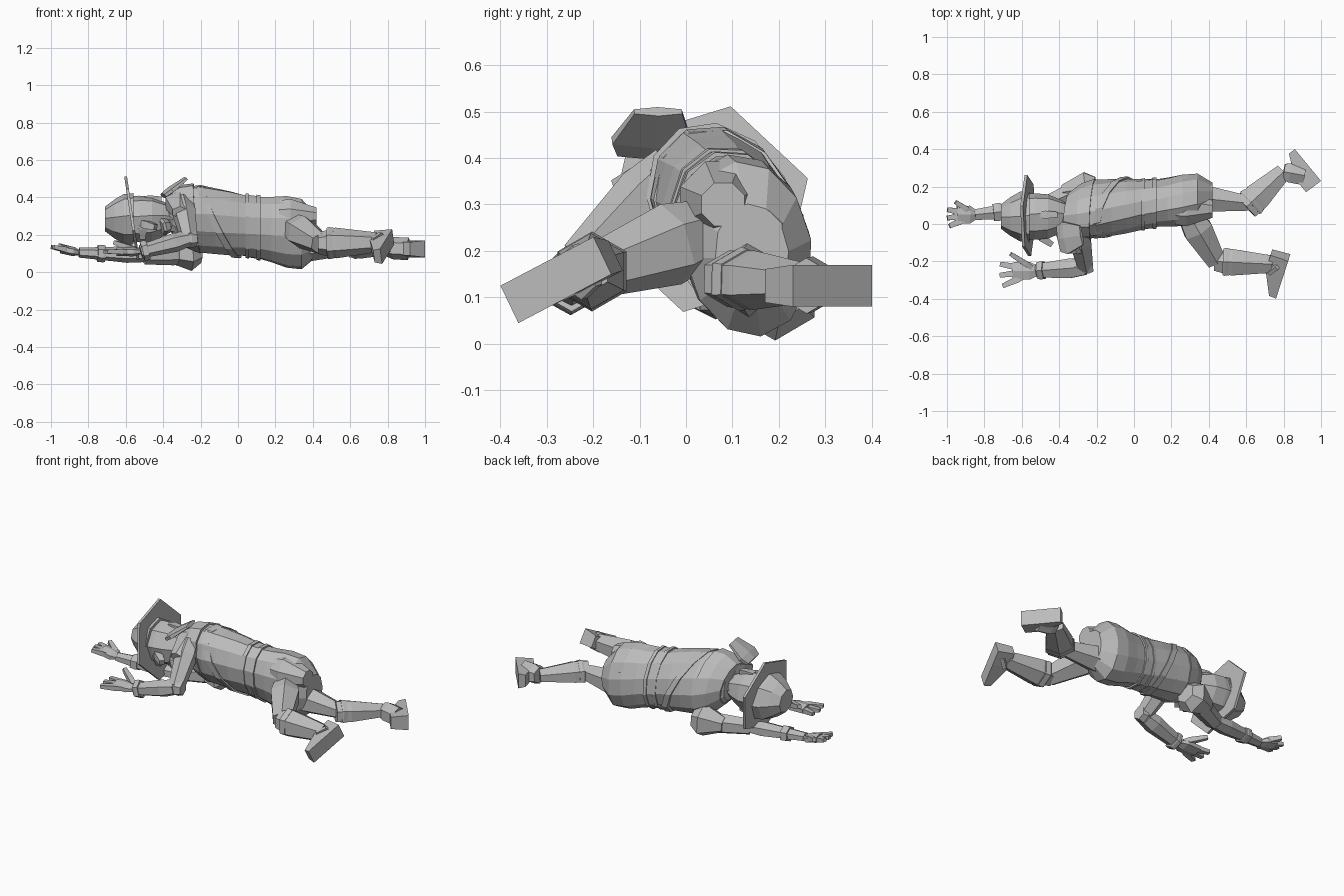
import bpy
import bmesh
import math
from mathutils import Vector

default_cube = bpy.data.objects.get("Cube")
if default_cube:
    bpy.data.objects.remove(default_cube, do_unlink=True)

grey = bpy.data.materials.new("plain_grey")
grey.use_nodes = True
grey.diffuse_color = (.5, .5, .5, 1)
grey.node_tree.nodes["Principled BSDF"].inputs["Base Color"].default_value = grey.diffuse_color


def skin(name, loops):
    """Join vertex loops of equal length into a closed, flat-shaded solid."""
    bm = bmesh.new()
    rings = [[bm.verts.new(point) for point in loop] for loop in loops]
    for near, far in zip(rings, rings[1:]):
        for i in range(len(near)):
            bm.faces.new((near[i - 1], near[i], far[i], far[i - 1]))
    bm.faces.new(rings[0])
    bm.faces.new(rings[-1])
    bmesh.ops.recalc_face_normals(bm, faces=bm.faces)
    mesh = bpy.data.meshes.new(name)
    bm.to_mesh(mesh)
    bm.free()
    mesh.materials.append(grey)
    part = bpy.data.objects.new(name, mesh)
    bpy.context.scene.collection.objects.link(part)


def bone(name, start, end, thick, taper=.7, flat=1, sides=6, butt=.8):
    """Tapered segment, fullest a third of the way along."""
    along = (end - start).normalized()
    across = Vector((0, 0, 1)).cross(along).normalized()
    upward = along.cross(across)
    loops = []
    for place, scale in ((0, butt), (.3, 1), (1, taper)):
        centre, radius = start.lerp(end, place), thick * scale
        angles = [math.tau * (i + .5) / sides for i in range(sides)]
        loops.append([centre + across * radius * math.cos(a) + upward * radius * flat * math.sin(a)
                      for a in angles])
    skin(name, loops)


def cuff(name, start, end, place, thick, flat=1):
    """Short raised band around a segment."""
    bone(name, start.lerp(end, place), start.lerp(end, place + .12), thick, taper=.95, butt=.95, flat=flat)


def torso_axis(x):
    return .1 + x / 10, .255 - x * .15


def head_axis(x):
    return .04, .285


def stack(name, first, step, widths, axis=torso_axis, depth=.74, sides=12, slant=0):
    """Elliptical sections at even steps along x, leaning less towards the hips."""
    loops = []
    for k, width in enumerate(widths):
        lean = math.radians(110 - (first + step * k) * 35)
        loop = []
        for i in range(sides):
            angle = math.tau * i / sides
            x = first + step * k + slant * math.cos(angle)
            y, z = axis(x)
            u, v = width * math.cos(angle), width * depth * math.sin(angle)
            loop.append((x, y + u * math.cos(lean) - v * math.sin(lean),
                         z + u * math.sin(lean) + v * math.cos(lean)))
        loops.append(loop)
    skin(name, loops)


# Torso and clothing
stack("tunic_top", -.36, .08, (.1, .17, .19, .185, .18, .17), depth=.78)
stack("tunic_skirt", .1, .08, (.17, .18, .195, .19, .11), depth=.72)
stack("belt", .04, .08, (.175, .175))
stack("belt_upper_ridge", .04, .02, (.182, .182))
stack("belt_lower_ridge", .1, .02, (.182, .182))
stack("chest_strap", -.12, .04, (.19, .188), depth=.8, slant=-.1)
stack("shoulder_cape", -.36, .07, (.12, .175, .195), depth=.78, slant=-.02)

# Head, with the face turned to the front
stack("neck", -.42, .1, (.07, .08), axis=head_axis, depth=1, sides=6)
stack("head", -.6, .07, (.12, .125, .12, .09, .05), axis=head_axis, depth=1, sides=8)
brow, nose_tip, chin = Vector((-.51, -.06, .26)), Vector((-.44, -.11, .24)), Vector((-.37, -.04, .25))
bone("nose", brow, nose_tip, .03, sides=4)
bone("jaw", nose_tip + Vector((.03, .06, 0)), chin, .07, flat=.7)
for label, side in (("upper", 1), ("lower", -1)):
    ear = Vector((-.5, .05, .28 + side * .11))
    bone(label + "_ear", ear, ear + Vector((.09, 0, 0)), .03, sides=4)
    bone(label + "_brow", brow, brow + Vector((0, .03, side * .08)), .03, sides=4)

# Hat: rounded crown and a six-sided brim
stack("hat_crown", -.71, .05, (.07, .11, .14, .145), axis=head_axis, depth=.9, sides=8)
brim = []
for face_shift in (-.575, -.56):
    angles = [math.radians(17 + side * 60) for side in range(6)]
    brim.append([(face_shift - .15 * .227 * math.sin(a), .045 + .227 * math.cos(a),
                  .29 + .227 * math.sin(a)) for a in angles])
skin("hat_brim", brim)


def hand(name, wrist, reach, rise):
    """Palm with a raised thumb and three broad fingers fanned out from the wrist."""
    forward = Vector((-reach, 0, rise))
    bone(name + "_palm", wrist, wrist + forward * .65, .055, taper=.95, flat=.45, butt=.6)
    for k in range(3):
        angle = (k - .6) * .3
        ray = Vector((-math.cos(angle) * reach, -math.sin(angle) * reach, rise))
        bone(f"{name}_finger_{k}", wrist + ray * .4, wrist + ray, .025, flat=.8, sides=4)
    thumb = Vector((-.7, .45, .25)) * reach
    bone(name + "_thumb", wrist + thumb * .2, wrist + thumb, .022, sides=4)


# Bent arm on the upper side, under a flared shoulder guard
shoulder, elbow, wrist = Vector((-.3, -.03, .38)), Vector((-.26, -.23, .18)), Vector((-.52, -.25, .11))
bone("upper_guard", Vector((-.4, -.08, .41)), Vector((-.28, -.06, .5)), .1, taper=.6, flat=.2)
bone("upper_pauldron", shoulder + Vector((-.01, .08, .01)), Vector((-.31, -.15, .32)), .09, taper=.5, flat=.75)
bone("upper_sleeve", shoulder, elbow, .065)
bone("upper_elbow", elbow + Vector((.04, .01, 0)), elbow + Vector((-.06, 0, 0)), .05)
bone("upper_forearm", elbow, wrist, .06, flat=.85)
cuff("upper_cuff", elbow, wrist, .85, .055)
hand("upper_hand", wrist, .2, 0)

# Outstretched arm on the lower side
shoulder, elbow, wrist = Vector((-.28, .19, .1)), Vector((-.5, .09, .09)), Vector((-.85, .05, .105))
bone("lower_pauldron", Vector((-.2, .2, .11)), Vector((-.38, .17, .1)), .1, taper=.45, butt=.6)
bone("lower_sleeve", shoulder, elbow, .06, taper=.8)
bone("lower_forearm", elbow + Vector((.02, 0, 0)), wrist, .055, taper=.6, flat=.8)
cuff("lower_cuff", elbow, wrist, .6, .055, flat=.85)
hand("lower_hand", wrist, .15, .03)


def boot(name, ankle, heel, toe, outward):
    """Wedge foot, deep at the heel and thin at the toe, with a flat sole."""
    wide = (toe - heel).cross(outward).normalized() * .045
    loops = []
    for place, deep in ((0, .1), (.4, .1), (1, .04)):
        sole = heel.lerp(toe, place)
        top = sole - outward.normalized() * deep
        loops.append((sole + wide, sole - wide, top - wide * .8, top + wide * .8))
    skin(name, loops)
    instep = heel.lerp(toe, .35) - outward.normalized() * .05
    bone(name + "_ankle", ankle, instep, .06, taper=1)


# Far leg, stretched out with the boot turned outwards
hip, knee, ankle = Vector((.34, .14, .14)), Vector((.62, .11, .14)), Vector((.8, .28, .13))
bone("far_thigh", hip, knee, .075, taper=.6, butt=1.2)
bone("far_shin", knee - Vector((.02, .02, 0)), ankle, .085, taper=.6, flat=.75, butt=.95)
cuff("far_boot_cuff", knee, ankle, 0, .092, flat=.75)
boot("far_boot", ankle, Vector((1, .23, .125)), Vector((.86, .4, .125)), Vector((.8, .6, 0)))

# Near leg, bent at the hip and knee
hip, knee, ankle = Vector((.3, .04, .24)), Vector((.44, -.2, .155)), Vector((.74, -.215, .16))
bone("near_thigh", hip, knee, .09, taper=.65)
bone("near_shin", knee - Vector((.01, 0, 0)), ankle, .082, taper=.65, butt=.7)
cuff("near_boot_cuff", knee, ankle, .12, .086)
boot("near_boot", ankle, Vector((.83, -.18, .19)), Vector((.765, -.38, .085)), Vector((1, -.3, 0)))

# Buttocks under the skirt
for label, y, z in (("upper", .08, .3), ("lower", .16, .24)):
    seat = Vector((.22, y, z))
    bone(label + "_seat", seat, seat + Vector((.2, 0, 0)), .1, taper=.5, sides=8, butt=.9)
